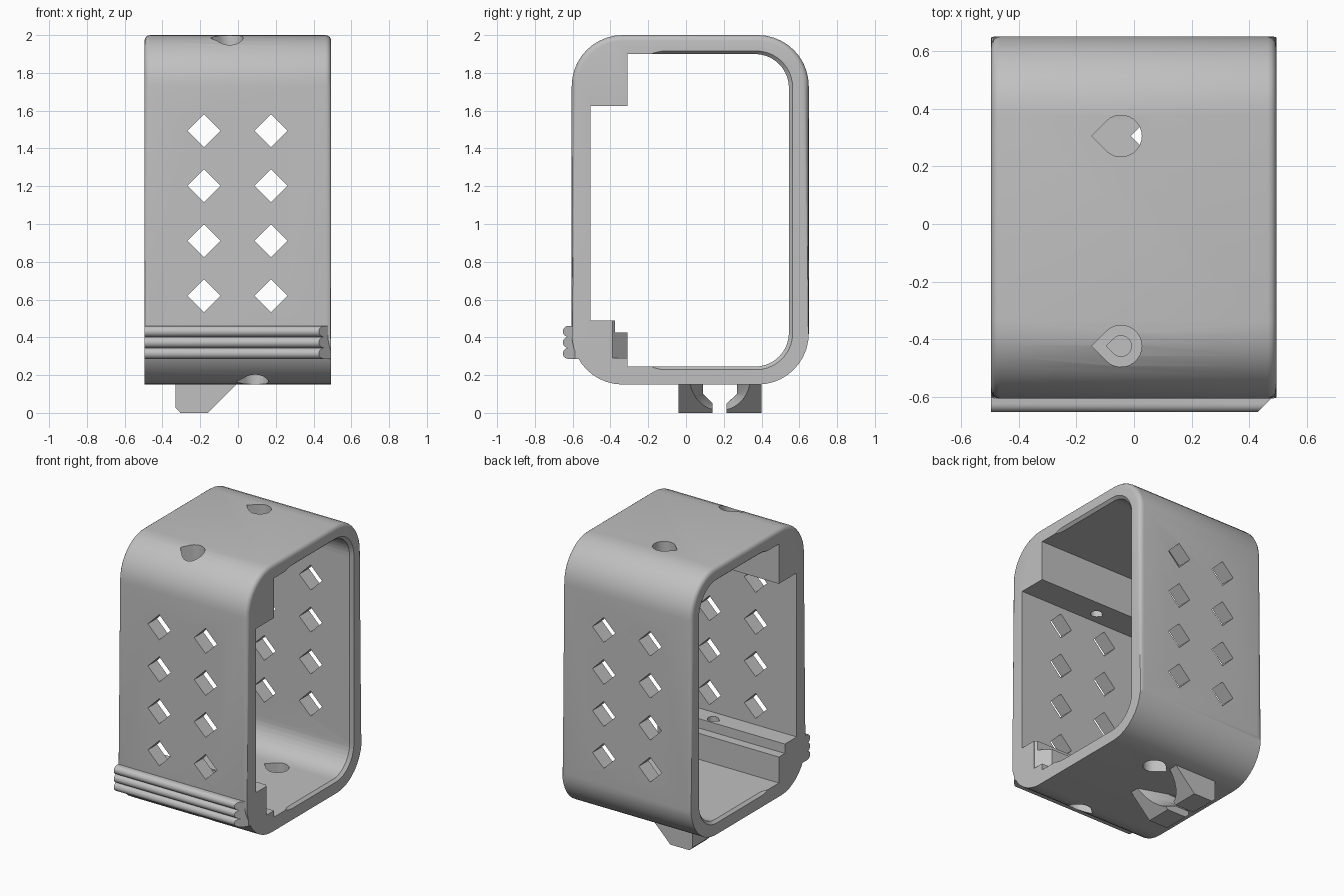
import bpy, bmesh, math

cube = bpy.data.objects.get("Cube")
if cube:
    bpy.data.objects.remove(cube, do_unlink=True)

grey = bpy.data.materials.new("light_grey_plastic")
grey.use_nodes = True
colour = (0.53, 0.53, 0.53, 1)
grey.diffuse_color = colour
grey.node_tree.nodes["Principled BSDF"].inputs["Base Color"].default_value = colour

X0, X1 = -0.495, 0.493
PLACE = {"x": lambda u, v, t: (t, u, v),
         "y": lambda u, v, t: (u, t, v),
         "z": lambda u, v, t: (u, v, t)}


def arc(u, v, r, start, end, n=10):
    angles = [math.radians(start + (end - start) * i / n) for i in range(n + 1)]
    return [(u + r * math.cos(a), v + r * math.sin(a)) for a in angles]


def rounded_rect(u0, u1, v0, v1, r):
    return (arc(u1 - r, v1 - r, r, 0, 90) + arc(u0 + r, v1 - r, r, 90, 180)
            + arc(u0 + r, v0 + r, r, 180, 270) + arc(u1 - r, v0 + r, r, 270, 360))


def loft(name, axis, first, a, second, b, rim=0):
    """Solid between two matching outlines; optionally rounds its upper end edges."""
    bm = bmesh.new()
    lo = [bm.verts.new(PLACE[axis](u, v, a)) for u, v in first]
    hi = [bm.verts.new(PLACE[axis](u, v, b)) for u, v in second]
    caps = [bm.faces.new(lo), bm.faces.new(hi)]
    for i in range(len(lo)):
        j = (i + 1) % len(lo)
        bm.faces.new((lo[i], lo[j], hi[j], hi[i]))
    bmesh.ops.recalc_face_normals(bm, faces=bm.faces)
    if rim:
        edges = [e for f in caps for e in f.edges
                 if sum(v.co.z for v in e.verts) / 2 > 0.43]
        bmesh.ops.bevel(bm, geom=edges, offset=rim, segments=4,
                        profile=0.5, affect="EDGES")
    mesh = bpy.data.meshes.new(name)
    bm.to_mesh(mesh)
    bm.free()
    mesh.materials.append(grey)
    ob = bpy.data.objects.new(name, mesh)
    bpy.context.collection.objects.link(ob)
    return ob


def prism(name, axis, outline, a, b, rim=0):
    return loft(name, axis, outline, a, outline, b, rim)


def cut(target, cutter):
    cutter.hide_render = True
    mod = target.modifiers.new("cut", "BOOLEAN")
    mod.operation = "DIFFERENCE"
    mod.solver = "EXACT"
    mod.object = cutter
    bpy.context.view_layer.objects.active = target
    bpy.ops.object.modifier_apply(modifier=mod.name)
    bpy.data.objects.remove(cutter, do_unlink=True)


def smooth(ob):
    bpy.ops.object.select_all(action="DESELECT")
    ob.select_set(True)
    bpy.context.view_layer.objects.active = ob
    bpy.ops.object.shade_smooth_by_angle(angle=math.radians(30))


def teardrop(x, y, r):
    return arc(x, y, r, -135, 135, 20) + [(x - r * math.sqrt(2), y)]


# Rounded sleeve, open at both ends
frame = prism("frame", "x", rounded_rect(-0.605, 0.65, 0.15, 2.0, 0.27), X0, X1, 0.03)

# Opening with the upper corner block and the stepped lower ledge left standing
opening = (arc(0.365, 1.72, 0.18, 90, 0) + arc(0.365, 0.425, 0.18, 0, -90)
           + [(-0.31, 0.245), (-0.31, 0.425), (-0.375, 0.425), (-0.375, 0.49),
              (-0.505, 0.49), (-0.505, 1.625), (-0.31, 1.625), (-0.31, 1.9)])
cut(frame, prism("opening_cutter", "x", opening, -1, 1))

# Softened inner rim at each end
for side, end in ((-1, X0), (1, X1)):
    inner = rounded_rect(-0.3, 0.544, 0.246, 1.899, 0.18)
    outer = rounded_rect(-0.3, 0.575, 0.22, 1.925, 0.2)
    cut(frame, loft("rim_cutter", "x", inner, end - side * 0.02,
                    outer, end + side * 0.01))

# Slanted relief at one end of the ledge
cut(frame, prism("relief_cutter", "z", [(0.39, -0.29), (0.52, -0.29), (0.52, -0.39),
                                        (0.49, -0.39)], 0.29, 0.6))

# Diamond vents through front and back walls
for x in (-0.18, 0.175):
    for row in range(4):
        z = 0.62 + row * 0.291
        cut(frame, prism("vent_cutter", "y", arc(x, z, 0.087, 0, 270, 3), -1, 1))

# Teardrop holes: plain at the back, counterbored through the corner blocks
for x, wall, block in ((-0.045, (1.8, 2.1), (1.5, 2.1)), (0.09, (0.1, 0.32), (0.1, 0.6))):
    cut(frame, prism("hole_cutter", "z", teardrop(x, 0.305, 0.072), *wall))
    cut(frame, prism("bore_cutter", "z", teardrop(x, -0.423, 0.072), *wall))
    cut(frame, prism("pin_cutter", "z", teardrop(x, -0.423, 0.036), *block))
smooth(frame)

# Ribbed finger grip with one chamfered end
ribs = [p for z in (0.315, 0.373, 0.431) for p in arc(-0.623, z, 0.029, 270, 90)]
grip = prism("finger_grip", "x", ribs + [(-0.56, 0.46), (-0.56, 0.286)], X0, X1)
cut(grip, prism("chamfer_cutter", "z", [(0.42, -0.66), (0.52, -0.66), (0.52, -0.56)], 0, 1))
smooth(grip)

# Cable hook underneath, with a slotted, flared channel
side_outline = [(-0.33, 0.16), (-0.33, 0.025), (-0.305, 0), (-0.16, 0), (0.0, 0.16)]
hook = prism("cable_hook", "y", side_outline, -0.04, 0.4)
channel = [(0.14, -0.05), (0.14, 0.05), (0.09, 0.1), (0.09, 0.149),
           (0.27, 0.149), (0.27, 0.1), (0.215, 0.05), (0.215, -0.05)]
cut(hook, prism("channel_cutter", "x", channel, -0.5, 0.2))
cut(hook, loft("flare_cutter", "x", arc(0.18, 0.125, 0.08, 0, 345, 23), -0.24,
               arc(0.18, 0.125, 0.17, 0, 345, 23), 0.02))
smooth(hook)
